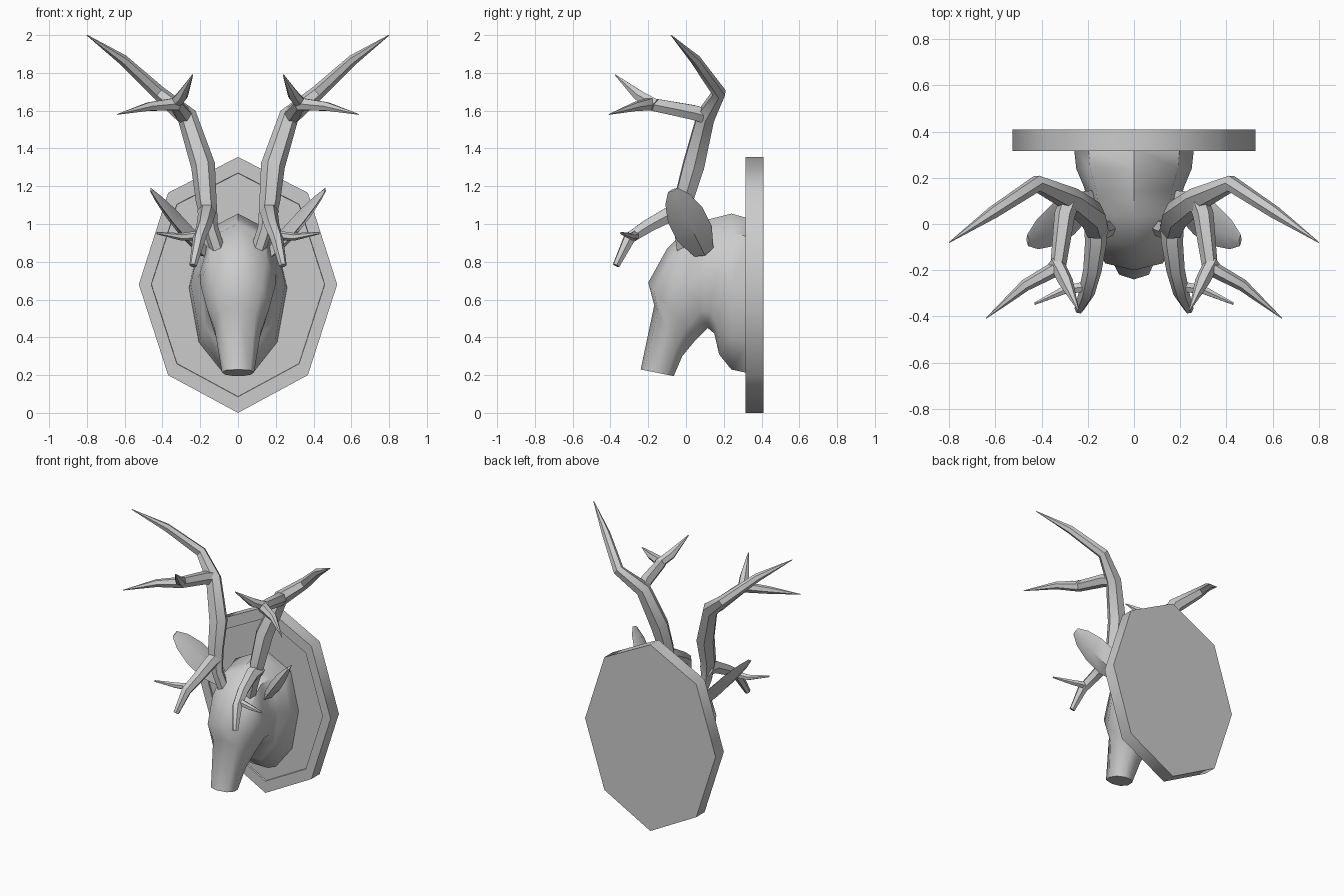
import bpy, bmesh, math
from mathutils import Vector

if "Cube" in bpy.data.objects:
    bpy.data.objects.remove(bpy.data.objects["Cube"])


def finish(name, bm, angle=40):
    bmesh.ops.recalc_face_normals(bm, faces=bm.faces[:])
    me = bpy.data.meshes.new(name)
    bm.to_mesh(me)
    bm.free()
    ob = bpy.data.objects.new(name, me)
    bpy.context.collection.objects.link(ob)
    bpy.ops.object.select_all(action='DESELECT')
    ob.select_set(True)
    bpy.context.view_layer.objects.active = ob
    bpy.ops.object.shade_smooth_by_angle(angle=math.radians(angle))
    return ob


def mirror(ob):
    ob.modifiers.new("mirror", 'MIRROR').use_mirror_merge = False


def loft(bm, rings):
    """Skin a list of equal-sized closed rings and cap both ends."""
    rows = [[bm.verts.new(p) for p in r] for r in rings]
    n = len(rows[0])
    for a, b in zip(rows, rows[1:]):
        for i in range(n):
            j = (i + 1) % n
            bm.faces.new((a[i], a[j], b[j], b[i]))
    bm.faces.new(rows[0])
    bm.faces.new(rows[-1])


def tube(bm, path, sides=6):
    """Tapered tube through (x, y, z, radius) points."""
    pts = [Vector(p[:3]) for p in path]
    u = None
    rings = []
    for i, p in enumerate(pts):
        d0 = (p - pts[max(i - 1, 0)]).normalized()
        d1 = (pts[min(i + 1, len(pts) - 1)] - p).normalized()
        t = (d0 + d1).normalized()
        u = u or Vector((1, 0, 0))
        u = (u - t * u.dot(t)).normalized()
        v = t.cross(u)
        rings.append([p + path[i][3] * (u * math.cos(a) + v * math.sin(a))
                      for a in (2 * math.pi * k / sides for k in range(sides))])
    loft(bm, rings)


# Wall plaque: elongated octagon, front face stepped by a narrow inner rim
outline = [(0, 1.355), (0.37, 1.165), (0.525, 0.68), (0.37, 0.2),
           (0, 0), (-0.37, 0.2), (-0.525, 0.68), (-0.37, 1.165)]


def plaque_ring(y, s):
    return [(x * s, y, 0.68 + (z - 0.68) * s) for x, z in outline]


bm = bmesh.new()
loft(bm, [plaque_ring(0.41, 1), plaque_ring(0.315, 1),
          plaque_ring(0.315, 0.875), plaque_ring(0.325, 0.872)])
finish("plaque", bm, 60)

# Neck and head: rings of top (y, z), bottom (y, z), half width
half = [(0, 0), (0.12, 0.76), (0.45, 1), (0.8, 0.8), (1, 0.3)]
section = half + [(t, -w) for t, w in reversed(half[1:])]
stations = [
    (0.33, 1.03, 0.33, 0.21, 0.26),
    (0.24, 1.055, 0.24, 0.23, 0.25),
    (0.14, 1.03, 0.175, 0.31, 0.215),
    (0.03, 1.0, 0.15, 0.42, 0.2),
    (-0.10, 0.87, 0.115, 0.45, 0.2),
    (-0.20, 0.69, 0.05, 0.385, 0.165),
    (-0.168, 0.57, -0.02, 0.30, 0.125),
    (-0.24, 0.23, -0.065, 0.195, 0.085),
]
bm = bmesh.new()
loft(bm, [[(w * f, ty + (by - ty) * t, tz + (bz - tz) * t) for t, f in section]
          for ty, tz, by, bz, w in stations])
finish("head", bm, 50)

# Ears: thin leaf shape, length fraction, half width and half thickness
bm = bmesh.new()
base, tip = Vector((0.18, 0.095, 0.85)), Vector((0.46, -0.07, 1.18))
axis = (tip - base).normalized()
wide = Vector((0.1, 0.88, 0.47))
wide = (wide - axis * wide.dot(axis)).normalized()
thin = axis.cross(wide)
rings = []
for f, w, d in [(0, .055, .03), (.3, .10, .04), (.6, .10, .035), (.85, .07, .022), (1, .028, .008)]:
    c = base.lerp(tip, f)
    rings.append([c + wide * w, c + thin * d, c - wide * w, c - thin * d])
loft(bm, rings)
mirror(finish("ears", bm))

# Antlers: main beam, forked upper tine, forked brow tine
branches = {
    "antler_beams": [
        [(0.10, -0.01, 0.84, .04), (0.145, -0.03, 0.98, .04), (0.168, -0.015, 1.12, .055),
         (0.185, 0.04, 1.31, .064), (0.27, 0.105, 1.57, .054), (0.42, 0.175, 1.695, .038),
         (0.61, 0.05, 1.87, .028), (0.80, -0.08, 2.0, .002)]],
    "antler_upper_tines": [
        [(0.275, 0.11, 1.57, .045), (0.30, 0.04, 1.59, .045), (0.33, -0.19, 1.635, .038),
         (0.47, -0.265, 1.622, .026), (0.64, -0.408, 1.58, .002)],
        [(0.34, -0.16, 1.63, .034), (0.295, -0.25, 1.68, .032), (0.24, -0.375, 1.79, .003)]],
    "antler_brow_tines": [
        [(0.165, 0.0, 1.07, .052), (0.165, -0.08, 1.055, .047), (0.18, -0.20, 0.99, .04),
         (0.205, -0.30, 0.925, .035), (0.238, -0.37, 0.78, .02)],
        [(0.20, -0.27, 0.94, .026), (0.30, -0.285, 0.932, .02), (0.43, -0.345, 0.952, .006)]],
}
for name, paths in branches.items():
    bm = bmesh.new()
    for path in paths:
        tube(bm, path)
    mirror(finish(name, bm))
